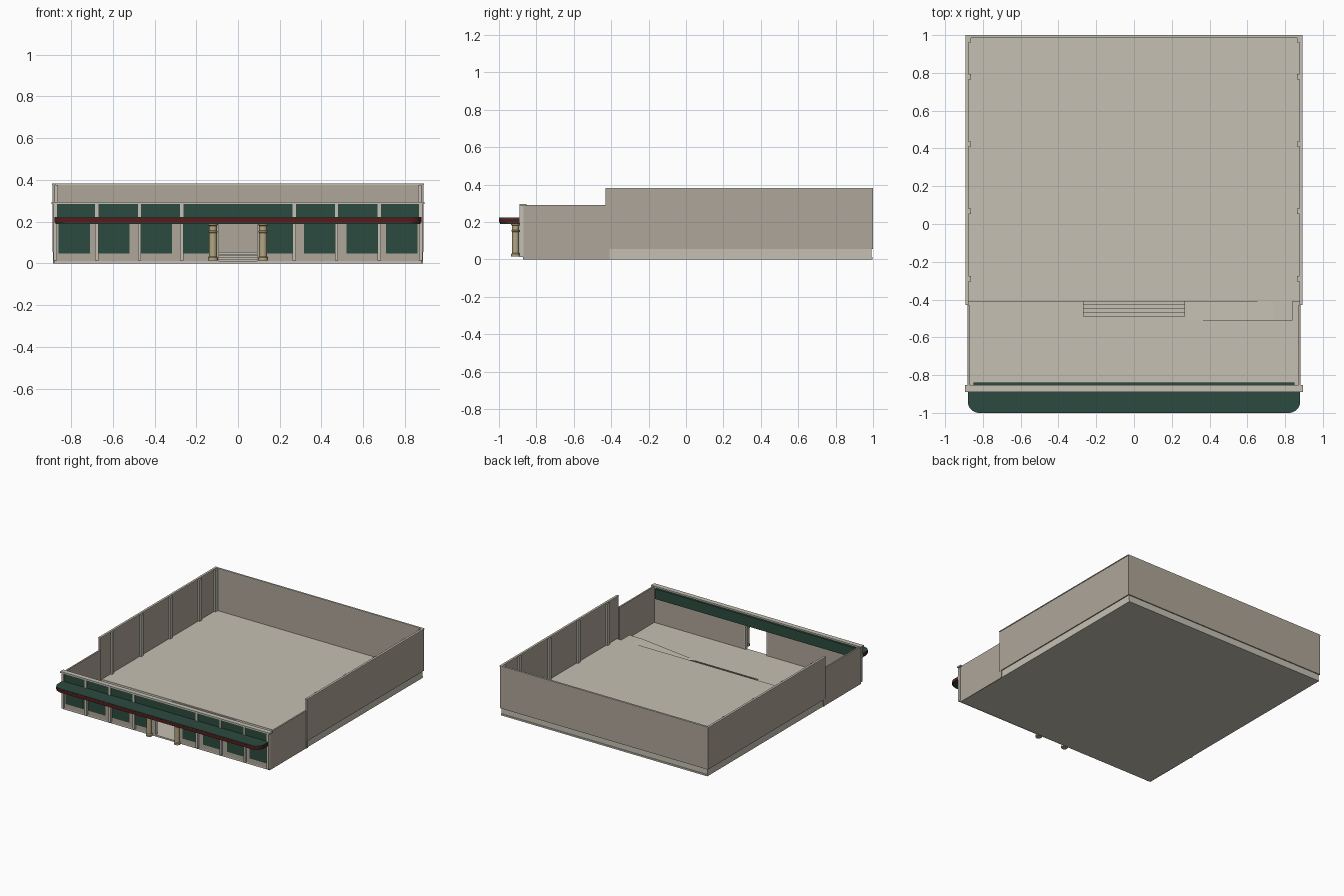
import bpy, bmesh, math

if "Cube" in bpy.data.objects:
    bpy.data.objects.remove(bpy.data.objects["Cube"])


def mat(name, c):
    m = bpy.data.materials.new(name)
    m.diffuse_color = (*c, 1)
    m.use_nodes = True
    m.node_tree.nodes["Principled BSDF"].inputs["Base Color"].default_value = m.diffuse_color
    return m


STONE = mat("stone", (0.56, 0.53, 0.45))
TAUPE = mat("taupe", (0.43, 0.38, 0.32))
GREEN = mat("green", (0.025, 0.07, 0.05))
RED = mat("red", (0.11, 0.01, 0.01))
TAN = mat("tan", (0.45, 0.38, 0.22))


def finish(name, bm, m):
    bmesh.ops.recalc_face_normals(bm, faces=bm.faces)
    me = bpy.data.meshes.new(name)
    bm.to_mesh(me)
    bm.free()
    o = bpy.data.objects.new(name, me)
    bpy.context.collection.objects.link(o)
    me.materials.append(m)
    return o


def box(name, x0, x1, y0, y1, z0, z1, m):
    bm = bmesh.new()
    bmesh.ops.create_cube(bm, size=1)
    for v in bm.verts:
        v.co = (x1 if v.co.x > 0 else x0, y1 if v.co.y > 0 else y0, z1 if v.co.z > 0 else z0)
    return finish(name, bm, m)


def pair(name, x0, x1, *rest):
    box(name + "_right", x0, x1, *rest)
    box(name + "_left", -x1, -x0, *rest)


def prism(name, pts, vec, m):
    bm = bmesh.new()
    f = bm.faces.new([bm.verts.new(p) for p in pts])
    r = bmesh.ops.extrude_face_region(bm, geom=[f])
    bmesh.ops.translate(bm, vec=vec, verts=[g for g in r["geom"] if isinstance(g, bmesh.types.BMVert)])
    return finish(name, bm, m)


# Floors: low entrance floor, raised rear floor
box("base_slab", -0.88, 0.88, -0.872, 0.997, 0, 0.012, STONE)
box("raised_floor", -0.88, 0.88, -0.41, 0.992, 0.012, 0.055, STONE)

# Stairs between the floors
for i in range(4):
    box(f"stair_{i}", -0.27, 0.27, -0.49 + 0.02 * i, -0.41, 0.012, 0.0205 + 0.0086 * i, STONE)

# Ramp and landing
prism("ramp", [(0.28, -0.51, 0.012), (0.84, -0.51, 0.012), (0.84, -0.51, 0.055), (0.74, -0.51, 0.055)],
      (0, 0.1, 0), STONE)

# Rear hall walls
pair("hall_side_wall", 0.876, 0.888, -0.43, 1.0, 0.055, 0.38, TAUPE)
box("hall_back_wall", -0.888, 0.888, 0.986, 1.0, 0.055, 0.38, TAUPE)
pair("hall_front_corner", 0.876, 0.886, -0.43, -0.41, 0.0, 0.38, TAUPE)
pair("hall_wall_cap", 0.875, 0.892, -0.43, 1.0, 0.376, 0.382, STONE)
box("hall_back_cap", -0.892, 0.892, 0.985, 1.0, 0.376, 0.382, STONE)
for i, y in enumerate((-0.29, 0.067, 0.423, 0.78, 0.974)):
    pair(f"hall_pilaster_{i}", 0.863, 0.877, y - 0.014, y + 0.014, 0.055, 0.376, STONE)

# Entrance walls
pair("entrance_side_wall", 0.87, 0.882, -0.872, -0.43, 0.0, 0.29, TAUPE)
pair("front_wall", 0.093, 0.882, -0.872, -0.856, 0.0, 0.285, TAUPE)
box("door_lintel", -0.093, 0.093, -0.872, -0.856, 0.2, 0.285, TAUPE)
pair("door_jamb", 0.09, 0.097, -0.876, -0.852, 0.012, 0.2, STONE)

# Shop windows
for i, (a, b) in enumerate(((0.14, 0.26), (0.315, 0.465), (0.52, 0.67), (0.71, 0.86))):
    pair(f"window_{i}", a, b, -0.875, -0.868, 0.047, 0.195, GREEN)

# Front pilasters
for i, x in enumerate((0.27, 0.472, 0.677, 0.876)):
    pair(f"front_pilaster_{i}", x - 0.008, x + 0.008, -0.89, -0.868, 0.013, 0.285, STONE)

# Sign band on both faces and its cap
box("sign_band_front", -0.87, 0.87, -0.884, -0.87, 0.22, 0.285, GREEN)
box("sign_band_back", -0.85, 0.85, -0.858, -0.838, 0.205, 0.283, GREEN)
box("front_cap", -0.894, 0.894, -0.89, -0.853, 0.284, 0.295, STONE)


# Canopy with rounded front corners
def canopy(name, inset, z0, z1, m):
    r, x, y = 0.06, 0.88 - inset, -1 + inset
    arc = [(x - r + r * math.cos(t), y + r - r * math.sin(t))
           for t in (math.pi / 2 * k / 8 for k in range(9))]
    pts = [(x, -0.872)] + arc
    pts += [(-px, py) for px, py in reversed(pts)]
    return prism(name, [(px, py, z0) for px, py in pts], (0, 0, z1 - z0), m)


canopy("canopy_soffit", 0.006, 0.19, 0.197, GREEN)
canopy("canopy_fascia", 0.0, 0.197, 0.217, RED)
canopy("canopy_roof", 0.001, 0.217, 0.223, GREEN)

# Entrance columns
profile = [(0, 0.015), (0.024, 0.015), (0.024, 0.028), (0.019, 0.034), (0.019, 0.147), (0.022, 0.149),
           (0.022, 0.155), (0.019, 0.157), (0.019, 0.18), (0.024, 0.184), (0.024, 0.193), (0, 0.193)]
for side, x in (("left", -0.12), ("right", 0.12)):
    bm = bmesh.new()
    vs = [bm.verts.new((r, 0, z)) for r, z in profile]
    es = [bm.edges.new(p) for p in zip(vs, vs[1:])]
    bmesh.ops.spin(bm, geom=vs + es, cent=(0, 0, 0), axis=(0, 0, 1), angle=2 * math.pi, steps=24)
    bmesh.ops.remove_doubles(bm, verts=bm.verts, dist=1e-5)
    o = finish(f"column_{side}", bm, TAN)
    o.location = (x, -0.911, 0)
    bpy.ops.object.select_all(action='DESELECT')
    o.select_set(True)
    bpy.context.view_layer.objects.active = o
    bpy.ops.object.shade_smooth_by_angle()
